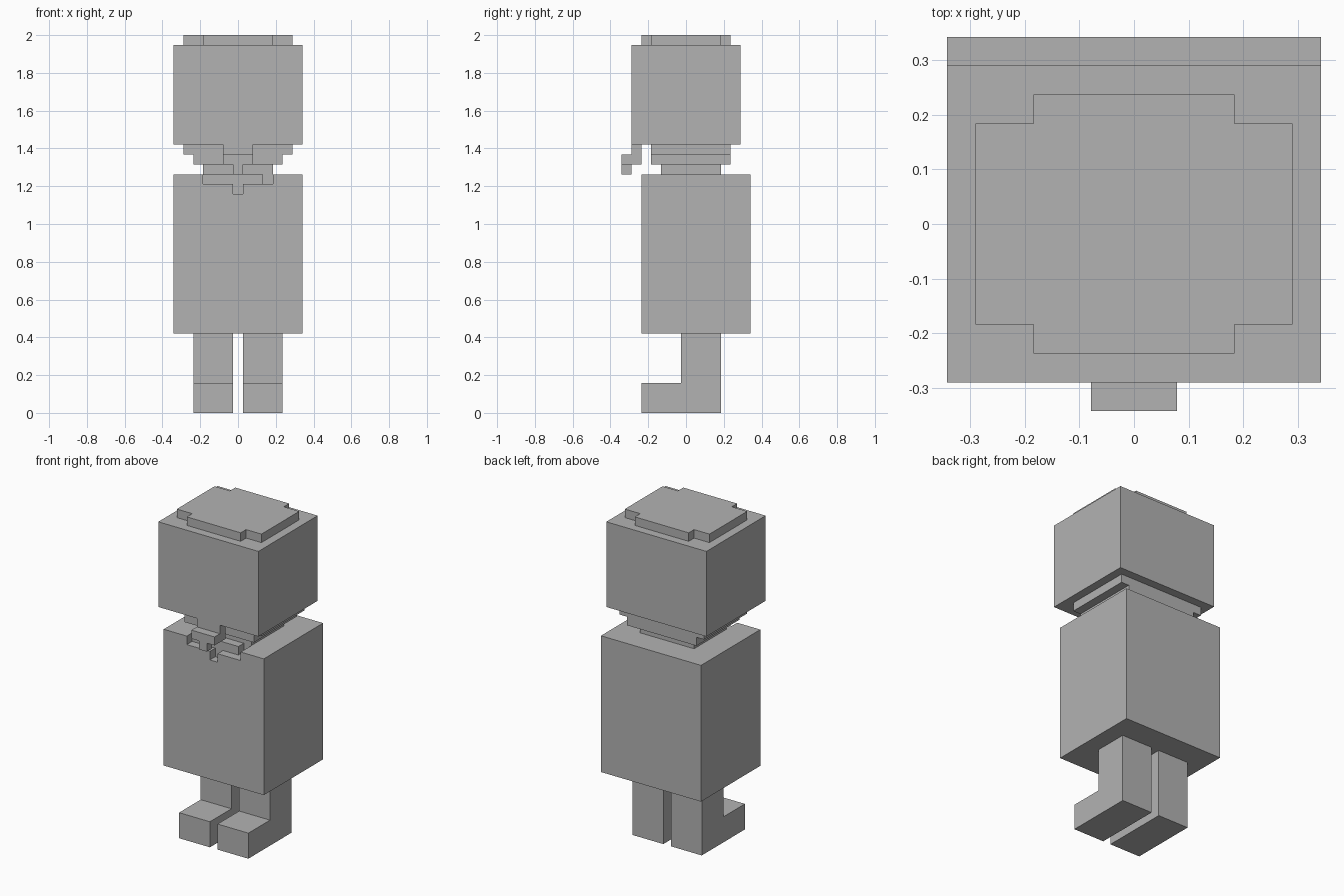
import bpy
import bmesh
from mathutils import Vector

U = 2 / 38  # one block of the model's grid

cube = bpy.data.objects.get("Cube")
if cube:
    bpy.data.objects.remove(cube, do_unlink=True)

grey = bpy.data.materials.new("plain grey")
grey.use_nodes = True
colour = (0.45, 0.45, 0.45, 1)
grey.diffuse_color = colour
grey.node_tree.nodes["Principled BSDF"].inputs["Base Color"].default_value = colour


def finish(name, bm):
    bmesh.ops.recalc_face_normals(bm, faces=bm.faces)
    mesh = bpy.data.meshes.new(name)
    bm.to_mesh(mesh)
    bm.free()
    mesh.materials.append(grey)
    obj = bpy.data.objects.new(name, mesh)
    bpy.context.collection.objects.link(obj)
    return obj


def prism(name, outline, axis, low, high):
    """Extrude an outline, in grid blocks, along the chosen axis."""
    bm = bmesh.new()
    points = []
    for a, b in outline:
        p = [a, b]
        p.insert(axis, low)
        points.append(bm.verts.new(Vector(p) * U))
    face = bm.faces.new(points)
    move = Vector((0, 0, 0))
    move[axis] = (high - low) * U
    result = bmesh.ops.extrude_face_region(bm, geom=[face])
    verts = [v for v in result["geom"] if isinstance(v, bmesh.types.BMVert)]
    bmesh.ops.translate(bm, verts=verts, vec=move)
    return finish(name, bm)


def box(name, x, y, z):
    outline = [(x[0], y[0]), (x[1], y[0]), (x[1], y[1]), (x[0], y[1])]
    return prism(name, outline, 2, *z)


def mirrored(half):
    return half + [(-x, y) for x, y in reversed(half)]


def cut(target, cutter):
    cutter.hide_render = True
    mod = target.modifiers.new("cut", "BOOLEAN")
    mod.operation = "DIFFERENCE"
    mod.solver = "EXACT"
    mod.object = cutter
    bpy.context.view_layer.objects.active = target
    bpy.ops.object.modifier_apply(modifier=mod.name)
    bpy.data.objects.remove(cutter, do_unlink=True)


# Legs with feet reaching forward
leg_side = [(-4.5, 0), (3.5, 0), (3.5, 8), (-0.5, 8), (-0.5, 3), (-4.5, 3)]
prism("left_leg", leg_side, 0, 0.5, 4.5)
prism("right_leg", leg_side, 0, -4.5, -0.5)

# Body with a stepped collar notch in the front top edge
body = box("body", (-6.5, 6.5), (-4.5, 6.5), (8, 24))
notch = mirrored([(0.5, 22), (0.5, 23), (3.5, 23), (3.5, 25)])
cut(body, prism("collar_cutter", notch, 1, -6, -3.5))
cut(body, box("collar_corner_cutter", (2.5, 3.5), (-6, -2.5), (23, 25)))

# Neck widening in steps under the head
box("neck", (-3.5, 3.5), (-2.5, 3.5), (24, 25))
box("jaw_lower", (-4.5, 4.5), (-3.5, 4.5), (25, 26))
box("jaw_upper", (-5.5, 5.5), (-3.5, 4.5), (26, 27))

# Head and its raised top with notched corners
box("head", (-6.5, 6.5), (-5.5, 5.5), (27, 37))
crown = mirrored([(3.5, -4.5), (3.5, -3.5), (5.5, -3.5),
                  (5.5, 3.5), (3.5, 3.5), (3.5, 4.5)])
prism("head_top", crown, 2, 37, 38)

# Small beard hanging from the front of the head
beard_side = [(-5.5, 27), (-4.5, 27), (-4.5, 25), (-6.5, 25), (-6.5, 26), (-5.5, 26)]
prism("beard", beard_side, 0, -1.5, 1.5)
box("beard_tip", (-0.5, 0.5), (-6.5, -5.5), (24, 25))
